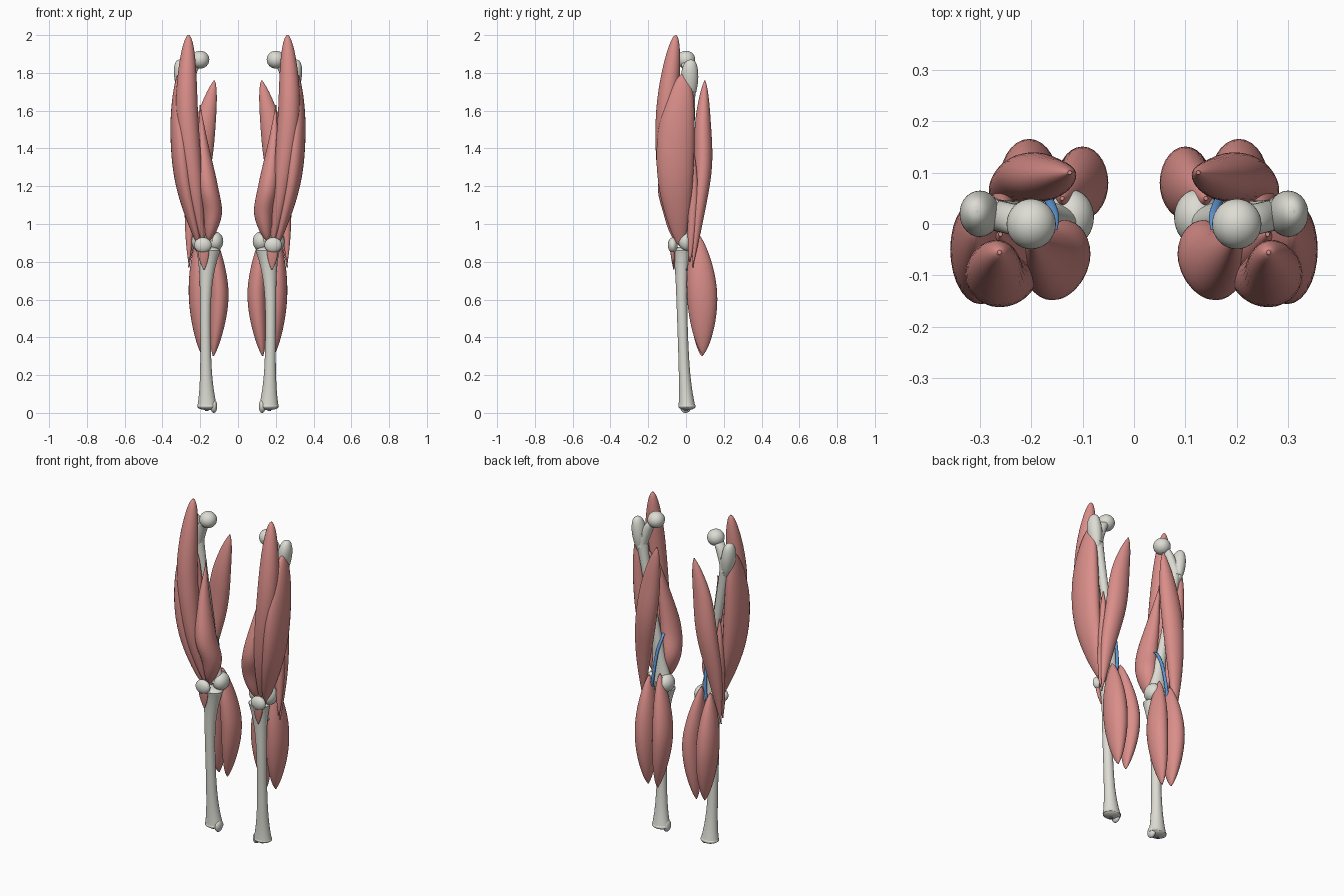
import bpy, bmesh, math
from mathutils import Vector, Matrix

default_cube = bpy.data.objects.get("Cube")
if default_cube:
    bpy.data.objects.remove(default_cube, do_unlink=True)


def make_material(name, colour):
    material = bpy.data.materials.new(name)
    material.use_nodes = True
    material.diffuse_color = (*colour, 1)
    shader = material.node_tree.nodes["Principled BSDF"]
    shader.inputs["Base Color"].default_value = material.diffuse_color
    return material


muscle_pink = make_material("muscle pink", (0.7, 0.27, 0.25))
bone_white = make_material("bone white", (0.72, 0.72, 0.66))
vessel_blue = make_material("vessel blue", (0.11, 0.3, 0.65))


def finish(name, bm, material):
    """Turn a bmesh into a smooth object, mirrored onto the other leg."""
    bmesh.ops.recalc_face_normals(bm, faces=bm.faces)
    mesh = bpy.data.meshes.new(name)
    bm.to_mesh(mesh)
    bm.free()
    mesh.materials.append(material)
    obj = bpy.data.objects.new(name, mesh)
    bpy.context.scene.collection.objects.link(obj)
    mirror = obj.modifiers.new("other leg", "MIRROR")
    mirror.use_mirror_merge = False
    bpy.ops.object.select_all(action="DESELECT")
    bpy.context.view_layer.objects.active = obj
    obj.select_set(True)
    bpy.ops.object.shade_smooth_by_angle(angle=math.radians(60))


def path_point(points, fraction):
    """Point on a smooth curve through the points."""
    last = len(points) - 1
    index = min(int(fraction * last), last - 1)
    t = fraction * last - index
    before, start = points[max(index - 1, 0)], points[index]
    end, after = points[index + 1], points[min(index + 2, last)]
    bend = (before * 2 - start * 5 + end * 4 - after) * t ** 2
    twist = (start * 3 - before - end * 3 + after) * t ** 3
    return start + ((end - before) * t + bend + twist) / 2


def loft(name, material, path, radii, sides=28, steps=36):
    """Skin level ellipses along a path that runs downwards."""
    points = [Vector(p) for p in path]
    top, bottom = points[0].z, points[-1].z
    bm = bmesh.new()
    rings = []
    for step in range(steps + 1):
        # Slices crowd towards both ends to round them off
        centre = path_point(points, (1 - math.cos(math.pi * step / steps)) / 2)
        drop = min(max((top - centre.z) / (top - bottom), 0), 1)
        width, depth = radii(drop)
        angles = [math.tau * k / sides for k in range(sides)]
        rings.append([bm.verts.new(centre + Vector((width * math.cos(a), depth * math.sin(a), 0)))
                      for a in angles])
    for upper, lower in zip(rings, rings[1:]):
        for k in range(sides):
            bm.faces.new((upper[k - 1], upper[k], lower[k], lower[k - 1]))
    bm.faces.new(rings[0])
    bm.faces.new(rings[-1])
    finish(name, bm, material)


def belly(name, path, width, depth, peak=0.5, fullness=0.65, material=muscle_pink):
    """Spindle that is widest at the peak and tapers to both ends."""
    skew = math.log(0.5) / math.log(peak)

    def radii(drop):
        swell = max(math.sin(math.pi * drop ** skew), 0) ** fullness
        return max(width * swell, 0.004), max(depth * swell, 0.004)

    loft(name, material, path, radii)


def shaft(name, path, radius, top_flare, bottom_flare, material=bone_white, power=7):
    """Rod whose ends flare out by a (width, depth) amount."""
    def radii(drop):
        return [radius + upper * (1 - drop) ** power + lower * drop ** power
                for upper, lower in zip(top_flare, bottom_flare)]

    loft(name, material, path, radii)


def knob(name, centre, size):
    bm = bmesh.new()
    placement = Matrix.LocRotScale(Vector(centre), None, Vector(size))
    bmesh.ops.create_uvsphere(bm, u_segments=32, v_segments=20, radius=1, matrix=placement)
    finish(name, bm, bone_white)


no_flare = (0, 0)

# Thigh bone with its ball, neck, side knob and knee end
knob("femur_head", (0.2, 0, 1.87), (0.048, 0.049, 0.047))
shaft("femur_neck", [(0.21, 0, 1.86), (0.24, 0.01, 1.82), (0.285, 0.02, 1.7)],
      0.03, no_flare, (0.005, 0.005))
belly("greater_trochanter", [(0.308, 0.025, 1.87), (0.302, 0.02, 1.8), (0.285, 0.022, 1.65)],
      0.038, 0.045, peak=0.4, fullness=0.5, material=bone_white)
shaft("femur_shaft", [(0.29, 0.02, 1.78), (0.225, 0.02, 1.4), (0.185, 0.01, 1.15), (0.165, 0, 0.91)],
      0.024, (0.014, 0.01), (0.045, 0.02), power=6)
knob("medial_condyle", (0.122, 0.013, 0.908), (0.044, 0.054, 0.052))
knob("lateral_condyle", (0.21, 0.01, 0.908), (0.036, 0.05, 0.05))
knob("kneecap", (0.186, -0.07, 0.888), (0.046, 0.026, 0.041))

# Shin bone, rounded at the knee, with the ankle knobs
shaft("tibia", [(0.157, -0.02, 0.86), (0.172, -0.022, 0.6), (0.17, -0.01, 0.25), (0.163, 0.005, 0.03)],
      0.027, (0.037, 0.025), (0.026, 0.018))
knob("tibia_plateau", (0.157, -0.02, 0.855), (0.063, 0.05, 0.025))
knob("tibia_base", (0.163, 0.005, 0.035), (0.053, 0.046, 0.02))
knob("inner_ankle", (0.128, -0.002, 0.035), (0.018, 0.03, 0.035))

# Front thigh muscles
belly("front_thigh", [(0.262, -0.055, 2), (0.27, -0.1, 1.6), (0.23, -0.1, 1.2), (0.185, -0.05, 0.9)],
      0.058, 0.058, peak=0.4)
belly("outer_thigh", [(0.31, -0.01, 1.8), (0.306, -0.05, 1.5), (0.28, -0.055, 1.2), (0.205, -0.03, 0.88)],
      0.054, 0.1, peak=0.45, fullness=0.6)
belly("deep_thigh", [(0.26, -0.02, 1.66), (0.235, -0.055, 1.4), (0.18, -0.045, 0.92)],
      0.045, 0.05)
belly("inner_thigh", [(0.2, -0.02, 1.63), (0.185, -0.06, 1.4), (0.16, -0.08, 1.2),
                      (0.135, -0.055, 1.05), (0.155, -0.05, 0.91)],
      0.055, 0.07, peak=0.67, fullness=0.6)
belly("kneecap_tendon", [(0.185, -0.073, 0.9), (0.18, -0.065, 0.76)], 0.03, 0.012, peak=0.3)

# Back thigh muscles
belly("hamstring_long_head", [(0.125, 0.1, 1.76), (0.17, 0.09, 1.55), (0.205, 0.09, 1.3),
                              (0.24, 0.065, 1.05), (0.26, 0.035, 0.77)],
      0.063, 0.048, peak=0.4, fullness=0.9)
belly("hamstring_short_head", [(0.25, 0.035, 1.4), (0.255, 0.04, 1.15), (0.26, 0.02, 0.8)],
      0.026, 0.026)

# Calf muscles
belly("inner_calf", [(0.14, 0.05, 0.97), (0.1, 0.08, 0.63), (0.13, 0.085, 0.3)], 0.05, 0.07)
belly("outer_calf", [(0.205, 0.06, 0.95), (0.205, 0.085, 0.63), (0.19, 0.09, 0.31)], 0.056, 0.08)

# Vessel winding from the inner thigh to the back of the knee and into the shin
shaft("blood_vessel", [(0.16, -0.02, 1.19), (0.155, 0.015, 1.16), (0.165, 0.045, 1.08), (0.178, 0.065, 0.93),
                       (0.21, 0.035, 0.79), (0.18, -0.01, 0.73), (0.172, -0.015, 0.5), (0.165, 0, 0.01)],
      0.009, no_flare, no_flare, material=vessel_blue)
